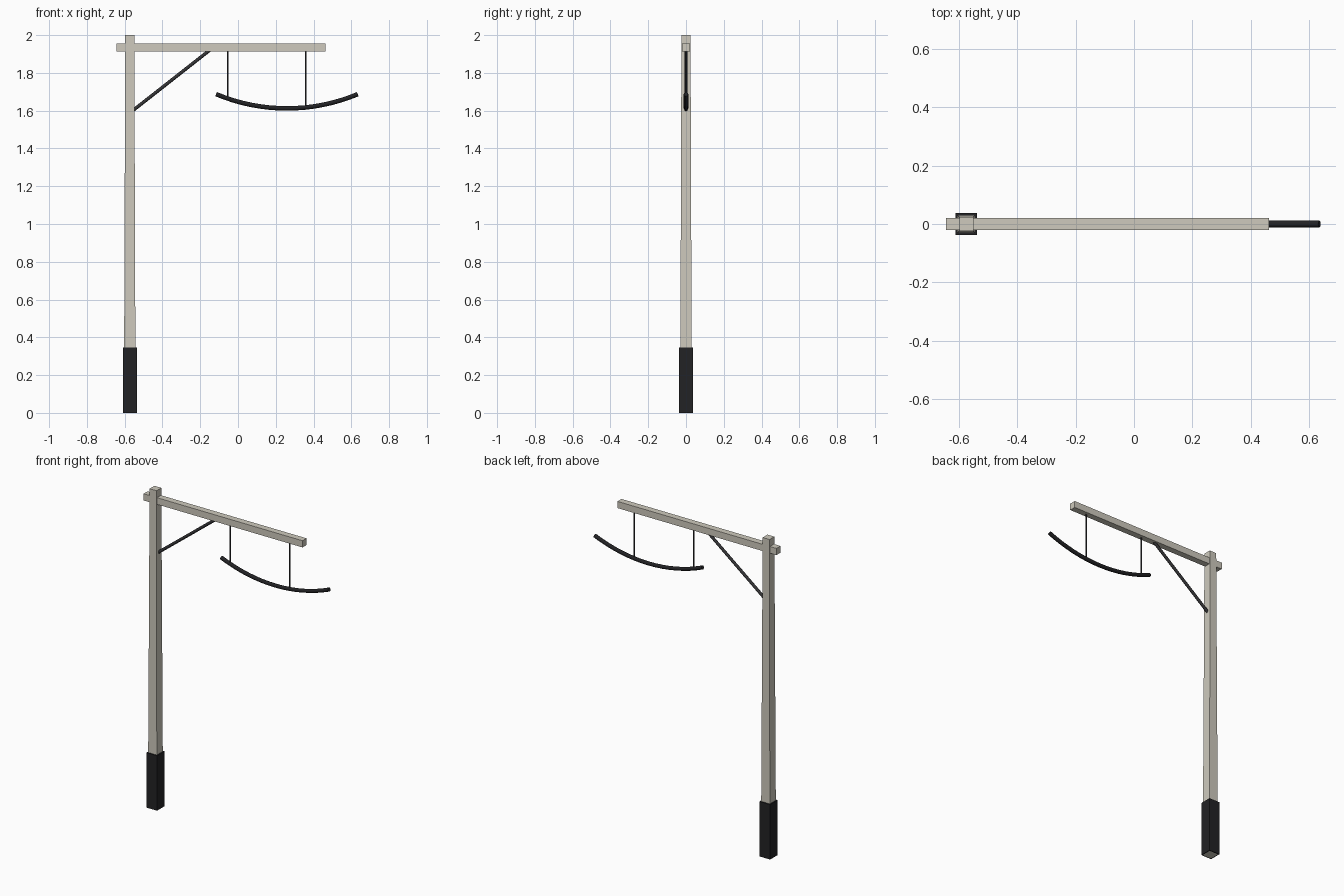
import bpy, bmesh, math
from mathutils import Vector

if "Cube" in bpy.data.objects:
    bpy.data.objects.remove(bpy.data.objects["Cube"])


def material(name, rgb):
    m = bpy.data.materials.new(name)
    m.diffuse_color = (*rgb, 1)
    m.use_nodes = True
    m.node_tree.nodes["Principled BSDF"].inputs["Base Color"].default_value = m.diffuse_color
    return m


CONCRETE = material("concrete", (0.62, 0.59, 0.51))
BLACK = material("black_paint", (0.016, 0.016, 0.018))
STEEL = material("dark_steel", (0.035, 0.035, 0.038))

POST_X, ARC_X = -0.573, 0.259


def add_object(name, bm, mat):
    bmesh.ops.recalc_face_normals(bm, faces=bm.faces)
    me = bpy.data.meshes.new(name)
    bm.to_mesh(me)
    bm.free()
    me.materials.append(mat)
    ob = bpy.data.objects.new(name, me)
    bpy.context.collection.objects.link(ob)
    return ob


def loft(name, rings, mat, closed=False):
    """Skin a list of vertex rings; cap the ends, or join last to first."""
    bm = bmesh.new()
    rs = [[bm.verts.new(p) for p in r] for r in rings]
    for a, b in zip(rs, rs[1:] + (rs[:1] if closed else [])):
        n = len(a)
        for i in range(n):
            bm.faces.new((a[i], a[(i + 1) % n], b[(i + 1) % n], b[i]))
    if not closed:
        bm.faces.new(rs[0])
        bm.faces.new(rs[-1])
    return add_object(name, bm, mat)


def square(h, z):
    return [(POST_X + sx * h, sy * h, z)
            for sx, sy in ((-1, -1), (1, -1), (1, 1), (-1, 1))]


def tube(name, path, radius, sides, mat):
    """Round bar following a path in the xz plane."""
    pts = [Vector((x, 0, z)) for x, z in path]
    rings = []
    for i, p in enumerate(pts):
        t = (pts[min(i + 1, len(pts) - 1)] - pts[max(i - 1, 0)]).normalized()
        side = Vector((0, 1, 0))
        up = t.cross(side)
        rings.append([p + radius * (side * math.cos(a) + up * math.sin(a))
                      for a in (math.tau * k / sides for k in range(sides))])
    ob = loft(name, rings, mat)
    bpy.context.view_layer.objects.active = ob
    ob.select_set(True)
    bpy.ops.object.shade_smooth_by_angle(angle=math.radians(50))
    ob.select_set(False)
    return ob


# tapered square post
loft("post", [square(0.031, 0), square(0.024, 2.0)], CONCRETE)

# painted sleeve around the foot of the post
loft("base_sleeve", [square(0.031, 0), square(0.037, 0),
                     square(0.037, 0.345), square(0.0298, 0.345)], BLACK, closed=True)

# horizontal arm through the post
bm = bmesh.new()
bmesh.ops.create_cube(bm, size=1)
bmesh.ops.scale(bm, vec=(1.104, 0.04, 0.042), verts=bm.verts)
bmesh.ops.translate(bm, vec=(-0.09, 0, 1.934), verts=bm.verts)
add_object("cross_arm", bm, CONCRETE)

# diagonal brace
tube("brace", [(-0.555, 1.602), (-0.15, 1.92)], 0.009, 8, STEEL)

# curved bar hung below the arm
R, LOW = 0.97, 1.612
HALF = math.asin(0.375 / R)


def arc_z(x):
    return LOW + R - math.sqrt(R * R - (x - ARC_X) ** 2)


angles = [HALF * (i / 8 - 1) for i in range(17)]
tube("curved_bar", [(ARC_X + R * math.sin(a), LOW + R * (1 - math.cos(a)))
                    for a in angles], 0.012, 8, BLACK)

# thin hanger rods
for label, x in (("left", -0.055), ("right", 0.359)):
    tube("hanger_" + label, [(x, arc_z(x)), (x, 1.92)], 0.004, 6, STEEL)
